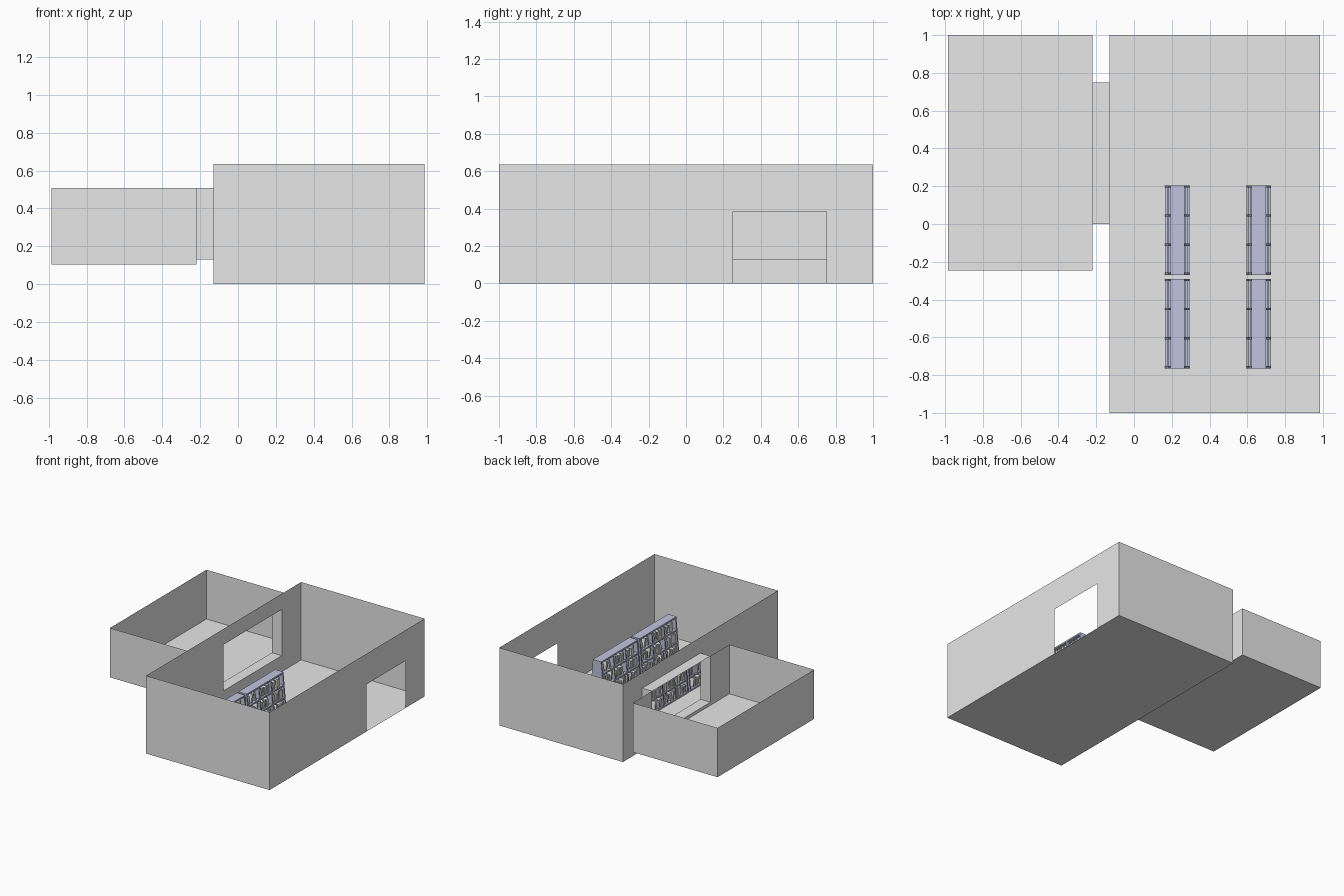
import bpy, bmesh, math, random
from mathutils import Matrix, Vector

cube = bpy.data.objects.get("Cube")
if cube:
    bpy.data.objects.remove(cube, do_unlink=True)
random.seed(4)


def material(name, colour):
    m = bpy.data.materials.new(name)
    m.use_nodes = True
    m.diffuse_color = (*colour, 1)
    m.node_tree.nodes["Principled BSDF"].inputs["Base Color"].default_value = (*colour, 1)
    return m


GREY = material("plaster_grey", (0.8, 0.8, 0.8))
LAVENDER = material("shelf_lavender", (0.54, 0.55, 0.72))


def finish(name, bm, mat):
    mesh = bpy.data.meshes.new(name)
    bm.to_mesh(mesh)
    bm.free()
    mesh.materials.append(mat)
    obj = bpy.data.objects.new(name, mesh)
    bpy.context.collection.objects.link(obj)
    return obj


def quad(bm, *points):
    bm.faces.new([bm.verts.new(p) for p in points])


def wall(bm, axis, at, a0, a1, z0, z1):
    """Thin upright wall at a fixed x or y, running from a0 to a1."""
    if a1 - a0 < 0.001 or z1 - z0 < 0.001:
        return
    corners = [(a0, z0), (a1, z0), (a1, z1), (a0, z1)]
    quad(bm, *[(at, a, z) if axis == "x" else (a, at, z) for a, z in corners])


def wall_with_hole(bm, x, y0, y1, z0, z1, hole):
    h0, h1, low, high = hole
    wall(bm, "x", x, y0, h0, z0, z1)
    wall(bm, "x", x, h1, y1, z0, z1)
    wall(bm, "x", x, h0, h1, z0, low)
    wall(bm, "x", x, h0, h1, high, z1)


def slab(bm, x0, x1, y0, y1, z):
    quad(bm, (x0, y0, z), (x1, y0, z), (x1, y1, z), (x0, y1, z))


def box(bm, centre, size, tilt=0):
    mat = (Matrix.Translation(centre) @ Matrix.Rotation(tilt, 4, "X")
           @ Matrix.Diagonal((*size, 1)))
    bmesh.ops.create_cube(bm, size=1, matrix=mat)


def room(name, x0, x1, y0, y1, z0, z1, left_hole=None, right_hole=None):
    """Open-topped room with optional openings in its two side walls."""
    bm = bmesh.new()
    slab(bm, x0, x1, y0, y1, z0)
    for y in (y0, y1):
        wall(bm, "y", y, x0, x1, z0, z1)
    for x, hole in ((x0, right_hole), (x1, left_hole)):
        if hole:
            wall_with_hole(bm, x, y0, y1, z0, z1, hole)
        else:
            wall(bm, "x", x, y0, y1, z0, z1)
    bmesh.ops.remove_doubles(bm, verts=bm.verts, dist=0.0005)
    bmesh.ops.recalc_face_normals(bm, faces=bm.faces)
    finish(name, bm, GREY)


# Rooms and the passage between them
BIG_X, SMALL_X, PASS_TOP = -0.13, -0.22, 0.507
opening = (0, 0.75, 0.13, PASS_TOP)
room("main_room", BIG_X, 0.985, -1, 1, 0, 0.635,
     left_hole=(0.25, 0.75, 0, 0.385), right_hole=opening)
room("side_room", -0.985, SMALL_X, -0.245, 1, 0.105, PASS_TOP, left_hole=opening)

bm = bmesh.new()
for z in opening[2:]:
    slab(bm, SMALL_X, BIG_X, 0, 0.75, z)
for y in opening[:2]:
    wall(bm, "y", y, SMALL_X, BIG_X, *opening[2:])
finish("passage", bm, GREY)

# Double-sided bookcase, wider at the foot than at the top
LENGTH, HEIGHT, FOOT, CROWN = 0.475, 0.312, 0.065, 0.037
BOARD, BAYS, ROWS = 0.012, 3, 3
BASE = 0.002


def half_width(z):
    return FOOT + (CROWN - FOOT) * z / HEIGHT


def panel(bm, y):
    """Tapered upright board across the bookcase."""
    face = bm.faces.new([bm.verts.new((x, y - BOARD / 2, z)) for x, z in
                         ((-FOOT, BASE), (FOOT, BASE), (CROWN, HEIGHT), (-CROWN, HEIGHT))])
    moved = bmesh.ops.extrude_face_region(bm, geom=[face])["geom"]
    bmesh.ops.translate(bm, vec=Vector((0, BOARD, 0)),
                        verts=[v for v in moved if isinstance(v, bmesh.types.BMVert)])


bay = (LENGTH - BOARD) / BAYS
row = (HEIGHT - BOARD - BASE) / ROWS

bm = bmesh.new()
for i in range(BAYS + 1):
    panel(bm, -LENGTH / 2 + BOARD / 2 + i * bay)
for k in range(ROWS + 1):
    z = BASE + BOARD / 2 + k * row
    box(bm, (0, 0, z), (2 * half_width(z), LENGTH, BOARD))
box(bm, (0, 0, HEIGHT / 2), (BOARD, LENGTH - BOARD, HEIGHT - BOARD))
bmesh.ops.recalc_face_normals(bm, faces=bm.faces)
case = finish("bookcase_1", bm, LAVENDER)

# Books, some of them leaning, in every bay on both sides
bm = bmesh.new()
for side in (-1, 1):
    for k in range(ROWS):
        floor = BASE + BOARD + k * row
        for i in range(BAYS):
            y = -LENGTH / 2 + BOARD + i * bay + 0.003
            end = y + bay - BOARD - 0.006
            while True:
                thick = random.uniform(0.012, 0.024)
                tall = random.uniform(0.055, 0.076)
                lean = random.choice((0, 0, 0.18, -0.22))
                span = thick * math.cos(lean) + tall * abs(math.sin(lean))
                if y + span > end:
                    break
                rise = (tall * math.cos(lean) + thick * abs(math.sin(lean))) / 2
                deep = half_width(floor + tall) - BOARD / 2 - 0.004
                box(bm, (side * (BOARD / 2 + deep / 2), y + span / 2, floor + rise),
                    (deep, thick, tall), lean)
                y += span + random.choice((0.001, 0.002, 0.012))
books = finish("books_1", bm, GREY)

# Four bookcases in two rows, the second row turned about
places = [(x, y, turn) for x, turn in ((0.23, 0), (0.66, math.pi)) for y in (-0.5275, -0.0325)]
for n, (x, y, turn) in enumerate(places, 1):
    for source, label in ((case, "bookcase"), (books, "books")):
        obj = source
        if n > 1:
            obj = bpy.data.objects.new(f"{label}_{n}", source.data)
            bpy.context.collection.objects.link(obj)
        obj.location = (x, y, 0)
        obj.rotation_euler.z = turn
